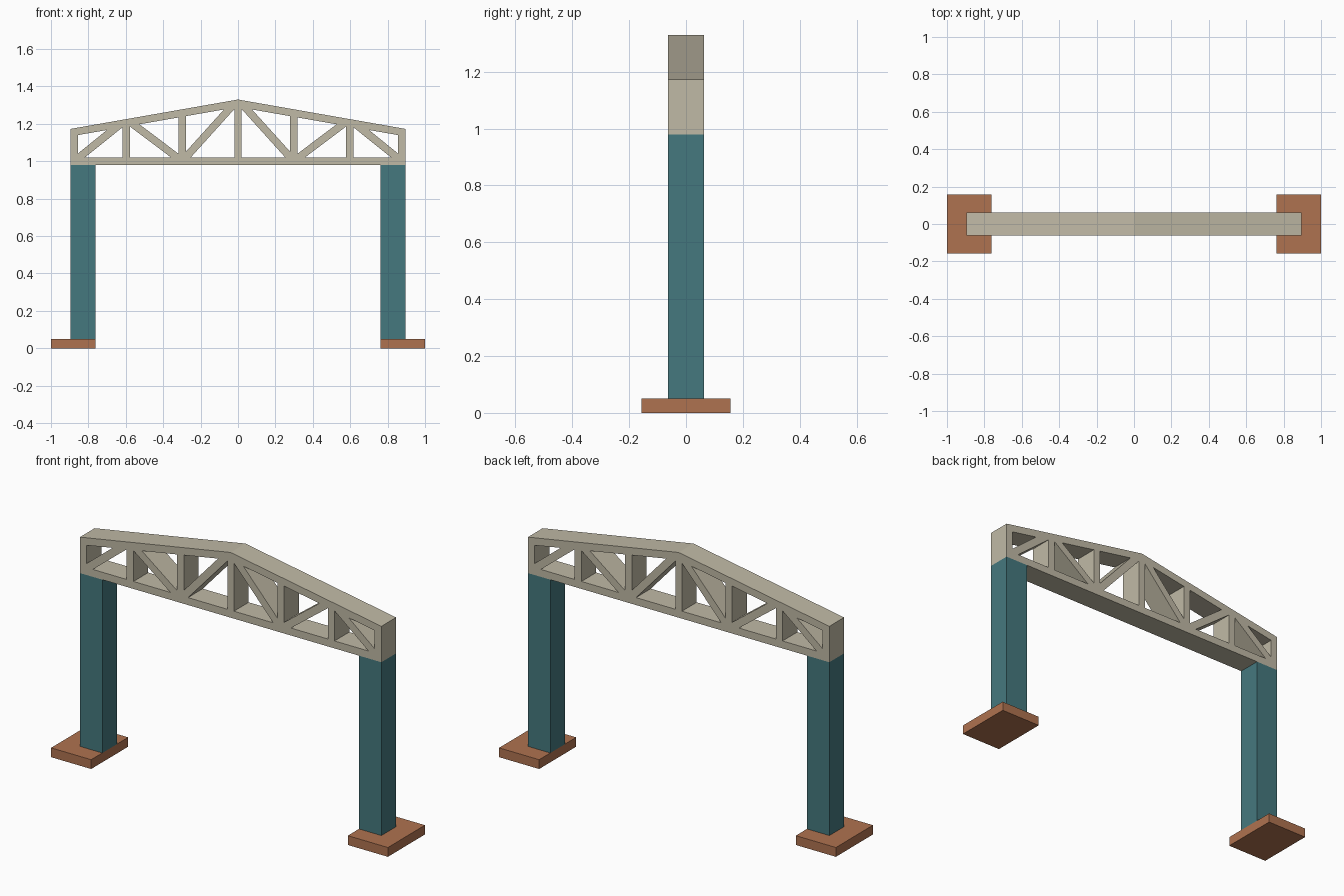
import bpy, bmesh
from mathutils import Matrix

if "Cube" in bpy.data.objects:
    bpy.data.objects.remove(bpy.data.objects["Cube"])

END_X, BOTTOM, EAVE, APEX = 0.895, 0.98, 1.173, 1.33
HALF_Y, CHORD, HALF_BAR = 0.0625, 0.04, 0.02


def material(name, rgb):
    m = bpy.data.materials.new(name)
    m.diffuse_color = (*rgb, 1)
    m.use_nodes = True
    m.node_tree.nodes["Principled BSDF"].inputs["Base Color"].default_value = m.diffuse_color
    return m


beige = material("beige", (0.53, 0.49, 0.38))
teal = material("teal", (0.06, 0.19, 0.21))
rust = material("rust", (0.43, 0.17, 0.08))


def box(name, x0, x1, half_y, z0, z1, mat):
    me = bpy.data.meshes.new(name)
    bm = bmesh.new()
    bmesh.ops.create_cube(bm, size=1)
    for v in bm.verts:
        v.co = (x0 if v.co.x < 0 else x1, v.co.y * 2 * half_y, z0 if v.co.z < 0 else z1)
    if x1 < x0:
        bmesh.ops.reverse_faces(bm, faces=bm.faces)
    bm.to_mesh(me)
    bm.free()
    me.materials.append(mat)
    ob = bpy.data.objects.new(name, me)
    bpy.context.collection.objects.link(ob)


# Footings and columns
for side, s in (("left", -1), ("right", 1)):
    box(side + "_footing", s * 0.762, s * 1.0, 0.157, 0, 0.05, rust)
    box(side + "_column", s * 0.762, s * END_X, HALF_Y, 0.05, BOTTOM, teal)


def top(x):
    return APEX - abs(x) * (APEX - EAVE) / END_X


def panel_holes(low, high):
    """Two openings either side of a diagonal from the low to the high node."""
    s = 1 if high > low else -1
    z_low = BOTTOM + CHORD / 2
    slope = (top(high) - z_low) / (high - low)
    off = HALF_BAR * (1 + slope * slope) ** 0.5
    line = lambda x: z_low + slope * (x - low)
    a, b = low + s * HALF_BAR, high - s * HALF_BAR
    under = lambda x: top(x) - CHORD
    # upper opening: diagonal meets the underside of the sloping chord
    k = (under(b) - under(a)) / (b - a)
    x = a + (under(a) - line(a) - off) / (slope - k)
    upper = [(a, line(a) + off), (a, under(a)), (x, under(x))]
    # lower opening: diagonal meets the bottom chord
    z = BOTTOM + CHORD
    x = low + (z + off - z_low) / slope
    lower = [(x, z), (b, z), (b, min(line(b) - off, under(b)))]
    return [upper, lower]


# Truss: pitched outline with mirrored triangular openings
outlines = [[(-END_X, BOTTOM), (END_X, BOTTOM), (END_X, EAVE), (0, APEX), (-END_X, EAVE)]]
for low, high in ((0.875, 0.597), (0.298, 0.597), (0.298, 0)):
    for hole in panel_holes(low, high):
        outlines += [hole, [(-x, z) for x, z in hole]]

cu = bpy.data.curves.new("truss_profile", 'CURVE')
cu.dimensions = '2D'
cu.fill_mode = 'BOTH'
cu.extrude = HALF_Y
for pts in outlines:
    sp = cu.splines.new('POLY')
    sp.points.add(len(pts) - 1)
    for p, (x, z) in zip(sp.points, pts):
        p.co = (x, z, 0, 1)
    sp.use_cyclic_u = True
helper = bpy.data.objects.new("truss_profile", cu)
bpy.context.collection.objects.link(helper)
me = bpy.data.meshes.new_from_object(
    helper.evaluated_get(bpy.context.evaluated_depsgraph_get()))
bpy.data.objects.remove(helper)

# Stand the truss upright and weld it into one solid
bm = bmesh.new()
bm.from_mesh(me)
bm.transform(Matrix.Rotation(1.5707963268, 4, 'X'))
bmesh.ops.remove_doubles(bm, verts=bm.verts, dist=1e-5)
bmesh.ops.recalc_face_normals(bm, faces=bm.faces)
for f in bm.faces:
    f.smooth = False
    f.material_index = 0
bm.to_mesh(me)
bm.free()
me.materials.clear()
me.materials.append(beige)
me.name = "roof_truss"
bpy.context.collection.objects.link(bpy.data.objects.new("roof_truss", me))
